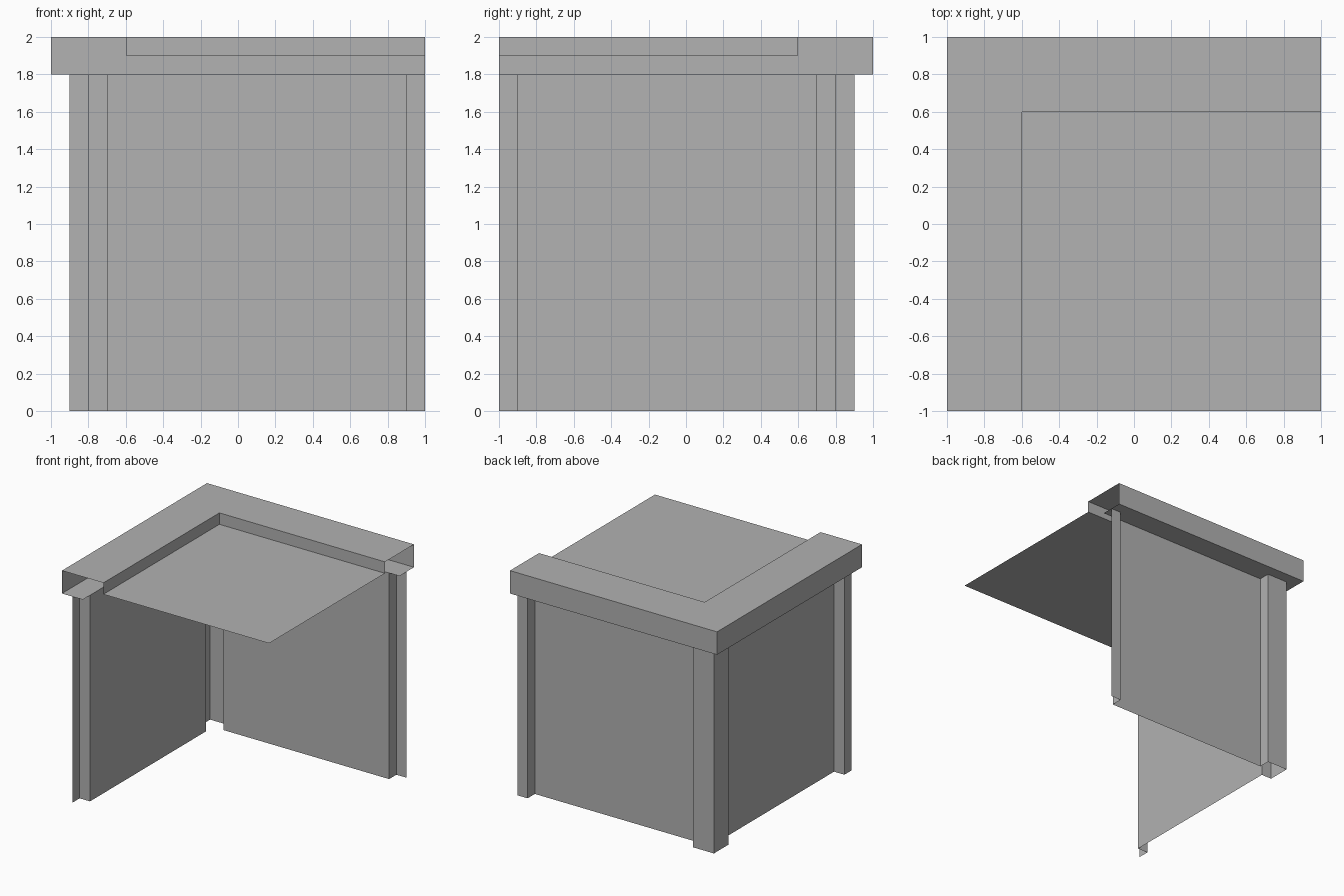
import bpy
import bmesh

cube = bpy.data.objects.get("Cube")
if cube:
    bpy.data.objects.remove(cube, do_unlink=True)

grey = bpy.data.materials.new("plain_grey")
grey.use_nodes = True
grey.diffuse_color = (0.445, 0.445, 0.445, 1)
grey.node_tree.nodes["Principled BSDF"].inputs["Base Color"].default_value = grey.diffuse_color


def finish(name, bm):
    mesh = bpy.data.meshes.new(name)
    bm.to_mesh(mesh)
    bm.free()
    mesh.materials.append(grey)
    obj = bpy.data.objects.new(name, mesh)
    bpy.context.collection.objects.link(obj)
    return obj


def add_ribbon(bm, path, low, high):
    """Upright sheet along a plan path, facing the left of travel."""
    bottom = [bm.verts.new((x, y, low)) for x, y in path]
    top = [bm.verts.new((x, y, high)) for x, y in path]
    for i in range(len(path) - 1):
        bm.faces.new((bottom[i], top[i], top[i + 1], bottom[i + 1]))


def add_border(bm, inset, z, facing_up):
    """Flat L-shaped strip in two mitred quads along the left and back edges."""
    outer = [bm.verts.new((x, y, z)) for x, y in edge_path(1)]
    inner = [bm.verts.new((x, y, z)) for x, y in edge_path(inset)]
    for i in range(2):
        face = bm.faces.new((outer[i], inner[i], inner[i + 1], outer[i + 1]))
        if not facing_up:
            face.normal_flip()


def edge_path(offset):
    return [(-offset, -1), (-offset, offset), (1, offset)]


# Walls: recessed panels between a corner post and two half posts
half = [(-0.9, -1), (-0.9, -0.9), (-0.8, -0.9), (-0.8, 0.7), (-0.9, 0.7), (-0.9, 0.9)]
mirrored = [(-y, -x) for x, y in reversed(half[:-1])]
bm = bmesh.new()
add_ribbon(bm, half + mirrored, 0, 1.8)
finish("panelled_walls", bm)

# Raised rim: outer band, top, inner step and underside, open at both ends
bm = bmesh.new()
add_ribbon(bm, edge_path(1), 1.8, 2)
add_ribbon(bm, edge_path(0.6)[::-1], 1.9, 2)
add_border(bm, 0.6, 2, True)
add_border(bm, 0.8, 1.8, False)
bmesh.ops.remove_doubles(bm, verts=bm.verts, dist=0.001)
finish("roof_rim", bm)

# Sunken flat roof sheet
bm = bmesh.new()
corners = [(-0.6, -1), (1, -1), (1, 0.6), (-0.6, 0.6)]
bm.faces.new([bm.verts.new((x, y, 1.9)) for x, y in corners])
finish("roof_sheet", bm)
